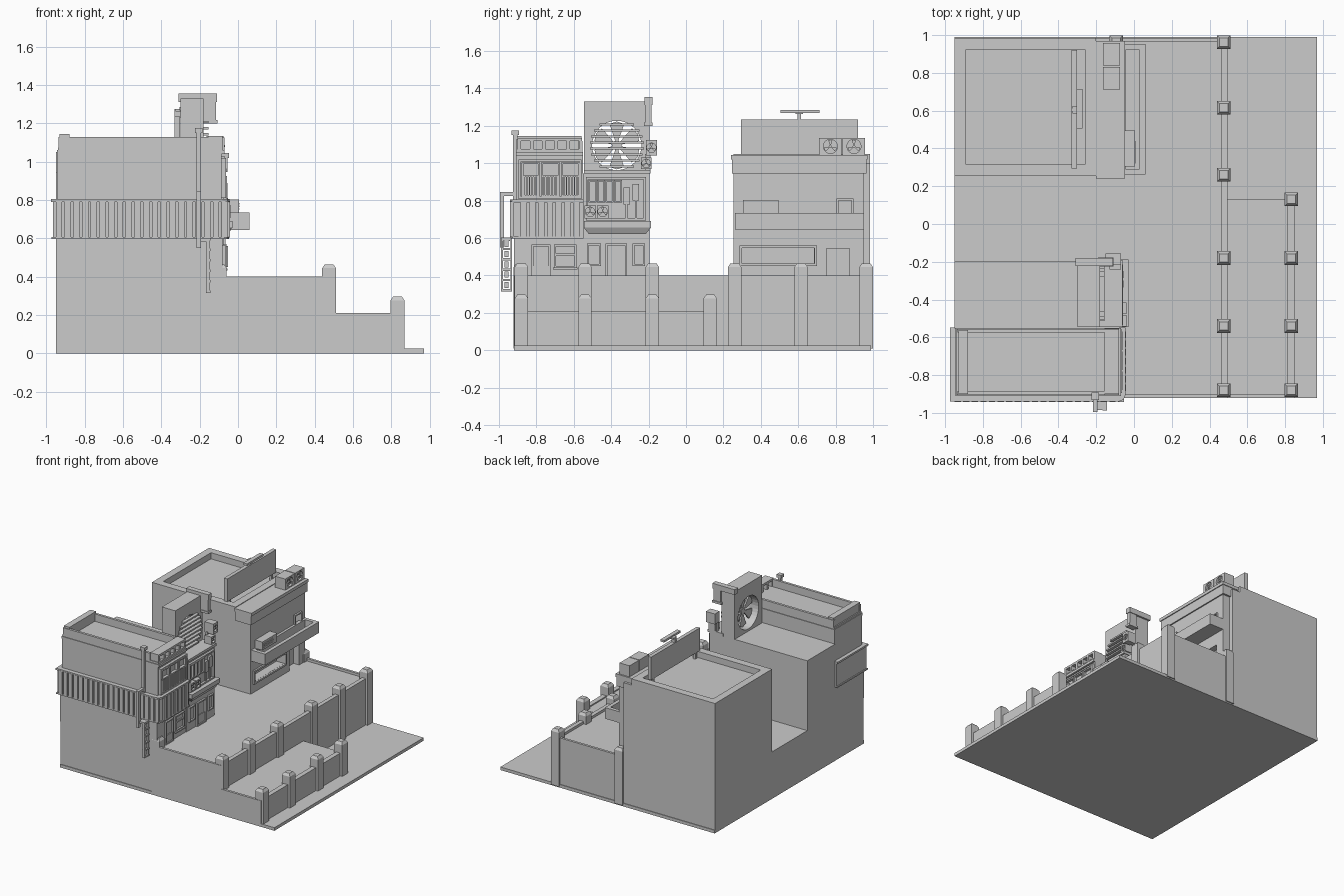
import bpy, bmesh, math

if "Cube" in bpy.data.objects:
    bpy.data.objects.remove(bpy.data.objects["Cube"])

def mesh(name, verts, faces):
    me = bpy.data.meshes.new(name)
    me.from_pydata(verts, [], faces)
    bm = bmesh.new(); bm.from_mesh(me)
    bmesh.ops.recalc_face_normals(bm, faces=bm.faces)
    bm.to_mesh(me); bm.free()
    ob = bpy.data.objects.new(name, me)
    bpy.context.collection.objects.link(ob)
    return ob

def loft(name, a, b):
    """Join two equal point loops and cap them."""
    n = len(a)
    sides = [(i, (i + 1) % n, (i + 1) % n + n, i + n) for i in range(n)]
    return mesh(name, a + b, sides + [tuple(range(n)), tuple(range(n, 2 * n))])

def frustum(name, r0, z0, r1, z1):
    loop = lambda r, z: [(r[0], r[2], z), (r[1], r[2], z), (r[1], r[3], z), (r[0], r[3], z)]
    return loft(name, loop(r0, z0), loop(r1, z1))

def box(name, x0, x1, y0, y1, z0, z1):
    return frustum(name, (x0, x1, y0, y1), z0, (x0, x1, y0, y1), z1)

def prism_x(name, pts, x0, x1):
    return loft(name, [(x0, y, z) for y, z in pts], [(x1, y, z) for y, z in pts])

def circle(cy, cz, r, n=24):
    return [(cy + r * math.cos(i * math.tau / n), cz + r * math.sin(i * math.tau / n)) for i in range(n)]

def cut(target, cutter):
    m = target.modifiers.new("cut", 'BOOLEAN')
    m.operation = 'DIFFERENCE'; m.solver = 'EXACT'; m.object = cutter
    bpy.context.view_layer.objects.active = target
    bpy.ops.object.modifier_apply(modifier=m.name)
    bpy.data.objects.remove(cutter)

def rim(name, x0, x1, y0, y1, z0, z1, t):
    box(name, x0, x1, y0, y0 + t, z0, z1)
    box(name, x0, x1, y1 - t, y1, z0, z1)
    box(name, x0, x0 + t, y0 + t, y1 - t, z0, z1)
    box(name, x1 - t, x1, y0 + t, y1 - t, z0, z1)

def frame(name, x, y0, y1, z0, z1, t=.01, d=.014):
    """Raised frame on a wall facing +x."""
    box(name, x - .01, x + d, y0, y0 + t, z0, z1)
    box(name, x - .01, x + d, y1 - t, y1, z0, z1)
    box(name, x - .01, x + d, y0 + t, y1 - t, z0, z0 + t)
    box(name, x - .01, x + d, y0 + t, y1 - t, z1 - t, z1)

def blades(name, x, cy, cz, r, n, depth):
    for k in range(n):
        a = math.pi / 2 + k * math.tau / n
        pts = [(cy + q * math.cos(a + o), cz + q * math.sin(a + o))
               for q, o in ((.1 * r, -.3), (.95 * r, -.33), (r, 0), (.95 * r, .33), (.1 * r, .3))]
        prism_x(name, pts, x, x + depth)
    prism_x(name + "_hub", circle(cy, cz, .2 * r, 12), x - .004, x + depth + .006)

def cooler(name, x0, x1, y0, y1, z0, z1):
    """Air conditioner box with a recessed fan facing +x."""
    body = box(name, x0, x1, y0, y1, z0, z1)
    cy, cz, r = (y0 + y1) / 2, (z0 + z1) / 2, .42 * min(y1 - y0, z1 - z0)
    cut(body, prism_x("cutter", circle(cy, cz, r, 16), x1 - .015, x1 + .02))
    blades(name + "_fan", x1 - .013, cy, cz, r * .95, 3, .008)

# --- ground, terraces ---
box("ground_plate", -.95, .97, -.92, .99, 0, .025)
box("upper_terrace", -.95, .47, -.915, .985, .01, .38)
box("lower_terrace", .46, .83, -.905, .13, .01, .2)
for y0, y1 in ((-.92, -.9), (.965, .985)):
    box("upper_side_wall", -.1, .49, y0, y1, .01, .4)
box("upper_front_wall", .462, .495, -.92, .985, .01, .4)
box("lower_front_wall", .812, .85, -.92, .13, .01, .21)
box("lower_side_wall", .48, .85, -.92, -.9, .01, .21)

def post(x, y, h, w=.036):
    frustum("wall_post", (x - w, x + w, y - w, y + w), .01, (x - w, x + w, y - w, y + w), h - .02)
    v = w * .62
    frustum("post_cap", (x - w, x + w, y - w, y + w), h - .02, (x - v, x + v, y - v, y + v), h)

for y in (-.88, -.54, -.18, .26, .615, .963):
    post(.475, y, .465)
for y in (-.88, -.54, -.18, .13):
    post(.832, y, .297)
post(-.095, .963, .465)
post(-.095, -.885, .465)

# --- corner building: walls, ribbed band, roof ---
box("corner_lower_walls", -.95, -.08, -.92, -.55, .37, .62)
box("corner_upper_walls", -.945, -.085, -.905, -.55, .78, 1.05)
box("corner_roof_slab", -.945, -.07, -.91, -.55, 1.04, 1.06)
c = .035
def band_loop(z, e=0):
    x0, x1, y0, y1 = -.965 - e, -.055 + e, -.93 - e, -.548
    return [(x0, y1, z), (x0, y0, z), (x1 - c, y0, z), (x1 - c * .3, y0 + c * .3, z), (x1, y0 + c, z), (x1, y1, z)]
loft("band_core", band_loop(.605), band_loop(.795))
loft("band_top_lip", band_loop(.79, .01), band_loop(.805, .01))
loft("band_bottom_lip", band_loop(.597, .008), band_loop(.608, .008))
for i in range(20):
    x = -.95 + i * .0455
    box("band_front_rib", x, x + .033, -.942, -.92, .605, .795)
for i in range(7):
    y = -.885 + i * .047
    box("band_side_rib", -.07, -.043, y, y + .034, .605, .795)
rim("corner_parapet", -.94, -.08, -.905, -.555, 1.05, 1.075, .02)
box("corner_roof_deck", -.93, -.09, -.89, -.56, 1.05, 1.07)
for y0, y1 in ((-.905, -.885), (-.575, -.555)):
    box("corner_roof_wall", -.935, -.155, y0, y1, 1.06, 1.13)
box("corner_rear_parapet", -.93, -.88, -.9, -.56, 1.06, 1.145)
box("roof_rail_top", -.155, -.08, -.9, -.555, 1.118, 1.135)
for i in range(6):
    y = -.9 + i * .0655
    box("roof_rail_post", -.155, -.08, y, y + .018, 1.06, 1.12)
# upper bay windows with slatted lower panels
frame("bay_surround", -.085, -.895, -.558, .81, 1.02, .012, .022)
for i in range(3):
    y = -.88 + i * .106
    frame("bay_frame", -.085, y, y + .1, .82, 1.005, .01, .02)
    box("bay_rail", -.09, -.062, y, y + .1, .925, .935)
    for k in range(6):
        box("bay_slat", -.09, -.066, y + .012 + k * .014, y + .019 + k * .014, .825, .925)
# street door and window
frame("corner_door_frame", -.08, -.825, -.725, .38, .565)
box("corner_door", -.09, -.074, -.815, -.735, .38, .45)
frame("corner_window_frame", -.08, -.705, -.585, .44, .565)
box("window_bar", -.09, -.07, -.7, -.59, .505, .517)
box("window_sill", -.09, -.055, -.71, -.58, .432, .442)

# --- fan building ---
fx = -.075
box("fan_house_walls", -.95, fx, -.552, -.195, .37, .945)
box("fan_house_cornice", -.2, -.06, -.545, -.19, .945, .965)
for y0, y1, z0 in ((-.53, -.455, .45), (-.285, -.22, .45), (-.43, -.315, .38)):
    frame("fan_house_frame", fx, y0, y1, z0, .57)
box("fan_house_door", fx - .01, fx + .005, -.42, -.325, .38, .46)
frustum("awning", (-.08, -.05, -.52, -.215), .622, (-.08, -.032, -.546, -.188), .655)
box("awning_top", -.08, -.028, -.546, -.188, .655, .69)
frame("upper_panel_frame", fx, -.535, -.215, .695, .925, .012, .018)
for i in range(4):
    y = -.52 + i * .045
    frame("shutter", fx, y, y + .042, .79, .91, .007)
for y, z in ((-.335, .78), (-.285, .8)):
    box("conduit_box", fx - .01, fx + .02, y, y + .035, z, z + .09)
    box("conduit", fx - .01, fx + .012, y + .012, y + .022, .7, z)
cooler("wall_cooler", -.09, -.04, -.543, -.482, .705, .775)
cooler("wall_cooler", -.09, -.04, -.476, -.415, .705, .775)
cooler("side_cooler", -.13, -.07, -.24, -.185, .968, 1.03)
cooler("side_cooler", -.15, -.07, -.215, -.155, 1.04, 1.125)
box("cooler_bracket", -.14, -.12, -.22, -.19, .96, 1.05)
# fan tower with see-through opening and louvres
cy, cz, r = -.37, 1.095, .132
tower = box("fan_tower", -.3, -.18, -.545, -.195, .93, 1.33)
cut(tower, prism_x("cutter", circle(cy, cz, r, 32), -.35, -.1))
blades("big_fan", -.25, cy, cz, r * .97, 6, .012)
for i in range(8):
    z = cz - .112 + i * .032
    w = math.sqrt(max(.002, .145 ** 2 - (z - cz) ** 2))
    box("fan_louvre", -.18, -.155, cy - w, cy + w, z - .006, z + .006)
# square duct over the tower
box("duct_top", -.31, -.11, -.222, -.18, 1.312, 1.355)
box("duct_drop", -.18, -.115, -.22, -.185, 1.215, 1.32)
box("duct_mouth", -.19, -.108, -.225, -.178, 1.2, 1.217)

# --- large rear building ---
bx = -.065
rear = box("rear_walls", -.95, bx, .255, .95, .37, .96)
cut(rear, box("cutter", bx - .07, 0, .3, .685, .465, .55))
cut(rear, box("cutter", bx - .05, 0, .75, .875, .38, .545))
cut(rear, box("cutter", bx - .04, 0, .815, .885, .66, .8))
box("rear_back_walls", -.95, -.13, .9, .985, .37, 1.0)
frame("shop_window_frame", bx, .285, .7, .45, .56, .014)
frame("upper_door_frame", bx, .805, .895, .65, .81)
box("rear_attic", -.95, -.2, .255, .985, .93, 1.0)
rim("rear_parapet", -.95, -.2, .255, .985, .99, 1.05, .06)
box("front_cornice", -.2, -.055, .245, .965, .945, 1.045)
box("cornice_strip", -.2, -.048, .24, .97, 1.02, 1.045)
# balcony tray
box("balcony_floor", -.08, .055, .265, .95, .645, .66)
rim("balcony_wall", -.075, .06, .262, .952, .645, .735, .03)
box("balcony_cooler", -.06, .005, .305, .495, .735, .802)
for k in range(3):
    box("cooler_vent", 0, .009, .32, .44, .75 + k * .014, .757 + k * .014)
# roof coolers and billboard with lamp
for y in (.712, .838):
    cooler("roof_cooler", -.165, -.075, y, y + .12, 1.045, 1.135)
box("billboard", -.332, -.302, .295, .92, 1.05, 1.235)
for y in (.33, .87):
    box("billboard_leg", -.328, -.308, y, y + .02, .99, 1.06)
box("lamp_stem", -.33, -.3, .595, .615, 1.23, 1.275)
box("lamp_bar", -.305, -.272, .505, .715, 1.268, 1.285)
box("lamp_arm", -.325, -.29, .585, .625, 1.262, 1.275)

# --- pole and hanging sign on the front wall ---
box("pole_upper", -.217, -.193, -.925, -.9, .8, 1.16)
box("pole_cap", -.225, -.185, -.932, -.893, 1.15, 1.175)
box("pole_elbow", -.217, -.193, -.995, -.9, .825, .845)
box("pole_lower", -.217, -.193, -.995, -.972, .55, .845)
box("sign_hanger", -.2, -.145, -.985, -.94, .585, .6)
for y in (-.988, -.939):
    box("sign_edge", -.166, -.146, y, y + .01, .315, .6)
for i in range(6):
    z = .315 + i * .055
    box("sign_rung", -.168, -.144, -.988, -.929, z, z + .012)
for i in range(5):
    box("sign_panel", -.161, -.151, -.97, -.948, .333 + i * .055, .365 + i * .055)
